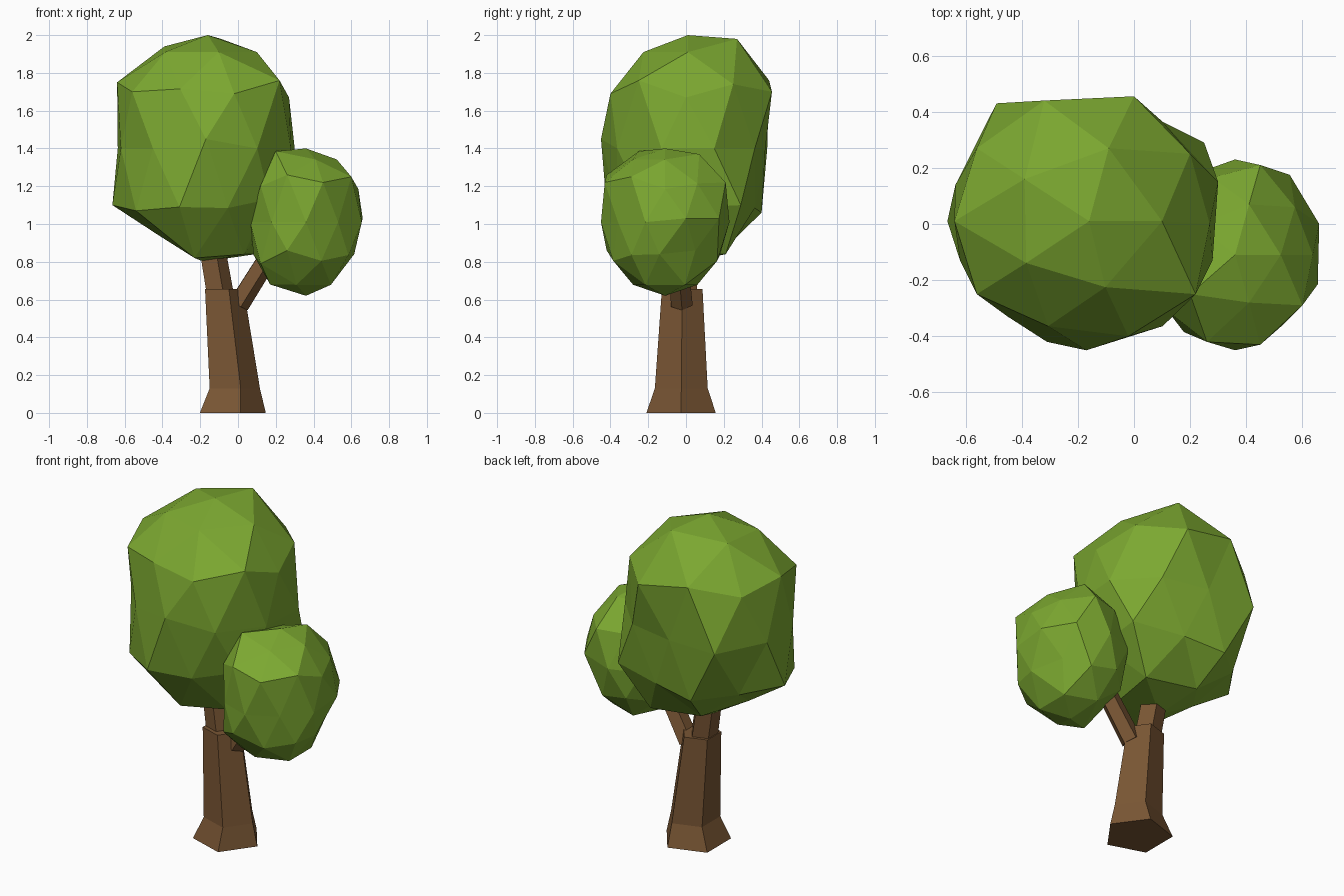
import bpy, bmesh, math
from mathutils import Vector

cube = bpy.data.objects.get("Cube")
if cube:
    bpy.data.objects.remove(cube)


def make_material(name, colour):
    mat = bpy.data.materials.new(name)
    mat.use_nodes = True
    mat.diffuse_color = colour
    mat.node_tree.nodes["Principled BSDF"].inputs["Base Color"].default_value = colour
    return mat


bark = make_material("bark_brown", (0.19, 0.092, 0.034, 1))
leaf = make_material("leaf_green", (0.2, 0.39, 0.03, 1))


def add_object(name, bm, mat):
    bmesh.ops.recalc_face_normals(bm, faces=bm.faces)
    mesh = bpy.data.meshes.new(name)
    bm.to_mesh(mesh)
    bm.free()
    mesh.materials.append(mat)
    obj = bpy.data.objects.new(name, mesh)
    bpy.context.collection.objects.link(obj)
    return obj


def limb(name, rings, sides=5, axis=(0, 0, 1)):
    """Loft polygon rings (centre, radius), facing along the axis."""
    bm = bmesh.new()
    turn = Vector((0, 0, 1)).rotation_difference(Vector(axis))
    loops = []
    for centre, radius in rings:
        angles = [math.tau * i / sides for i in range(sides)]
        loops.append([bm.verts.new(Vector(centre) + turn @ Vector(
            (radius * math.cos(a), radius * math.sin(a), 0))) for a in angles])
    for low, high in zip(loops, loops[1:]):
        for i in range(sides):
            j = (i + 1) % sides
            bm.faces.new((low[i], low[j], high[j], high[i]))
    bm.faces.new(loops[0])
    bm.faces.new(loops[-1])
    return add_object(name, bm, bark)


def crown(name, centre, size, pulls):
    """Faceted ball whose nearest corners are pulled to hand-placed points."""
    bm = bmesh.new()
    bmesh.ops.create_icosphere(bm, subdivisions=2, radius=1)
    centre, size = Vector(centre), Vector(size)
    for v in bm.verts:
        v.co = centre + v.co.normalized() * size
    free = list(bm.verts)
    for point in map(Vector, pulls):
        v = min(free, key=lambda c: (c.co - point).length)
        v.co = point
        free.remove(v)
    return add_object(name, bm, leaf)


# Trunk with flared foot, and the stub that carries the main crown
limb("trunk", [((-0.046, -0.026, 0), 0.193), ((-0.031, -0.025, 0.13), 0.147),
               ((-0.083, -0.02, 0.655), 0.113)])
limb("upper_trunk", [((-0.093, -0.02, 0.58), 0.08), ((-0.134, -0.01, 0.82), 0.077),
                     ((-0.16, 0, 1.0), 0.07)])

# Side branch to the small crown
limb("side_branch", [((0.0, -0.022, 0.575), 0.06), ((0.21, -0.05, 0.91), 0.055)],
     axis=(0.53, -0.07, 0.85))

# Leaf crowns
crown("large_crown", (-0.18, 0, 1.4), (0.48, 0.45, 0.6), [
    (-0.16, 0.01, 2.0), (-0.39, 0.16, 1.94), (-0.09, 0.27, 1.98), (0.1, 0.01, 1.91),
    (-0.64, 0.01, 1.75), (-0.56, -0.25, 1.7), (0.22, -0.25, 1.76), (-0.02, -0.4, 1.69),
    (0.0, 0.455, 1.7), (-0.32, 0.44, 1.76), (-0.56, 0.27, 1.7), (0.2, 0.25, 1.74),
    (0.27, 0, 1.67), (-0.49, 0.43, 1.4), (0.3, 0.15, 1.4), (0.28, -0.13, 1.4),
    (-0.62, -0.13, 1.4), (-0.45, -0.33, 1.4), (-0.17, -0.45, 1.45), (-0.18, 0.42, 1.4),
    (-0.665, 0.01, 1.1), (-0.54, -0.26, 1.07), (-0.31, -0.42, 1.09), (-0.31, 0.4, 1.06),
    (0.25, 0.29, 1.1), (0.09, 0.21, 0.84), (-0.42, 0, 0.94), (-0.23, -0.22, 0.82),
    (0.03, -0.15, 0.84)])
crown("small_crown", (0.36, -0.11, 1.01), (0.31, 0.34, 0.39), [
    (0.26, -0.42, 1.26), (0.45, -0.43, 1.22), (0.6, -0.29, 1.25), (0.2, -0.25, 1.385),
    (0.45, 0.21, 1.22), (0.17, -0.22, 0.68), (0.26, -0.42, 0.86), (0.66, 0, 1.03),
    (0.555, 0.175, 1.03), (0.53, -0.36, 1.01), (0.12, -0.31, 0.79), (0.12, -0.31, 1.2),
    (0.41, 0.07, 1.37), (0.615, -0.14, 0.84), (0.55, 0.05, 0.86)])
